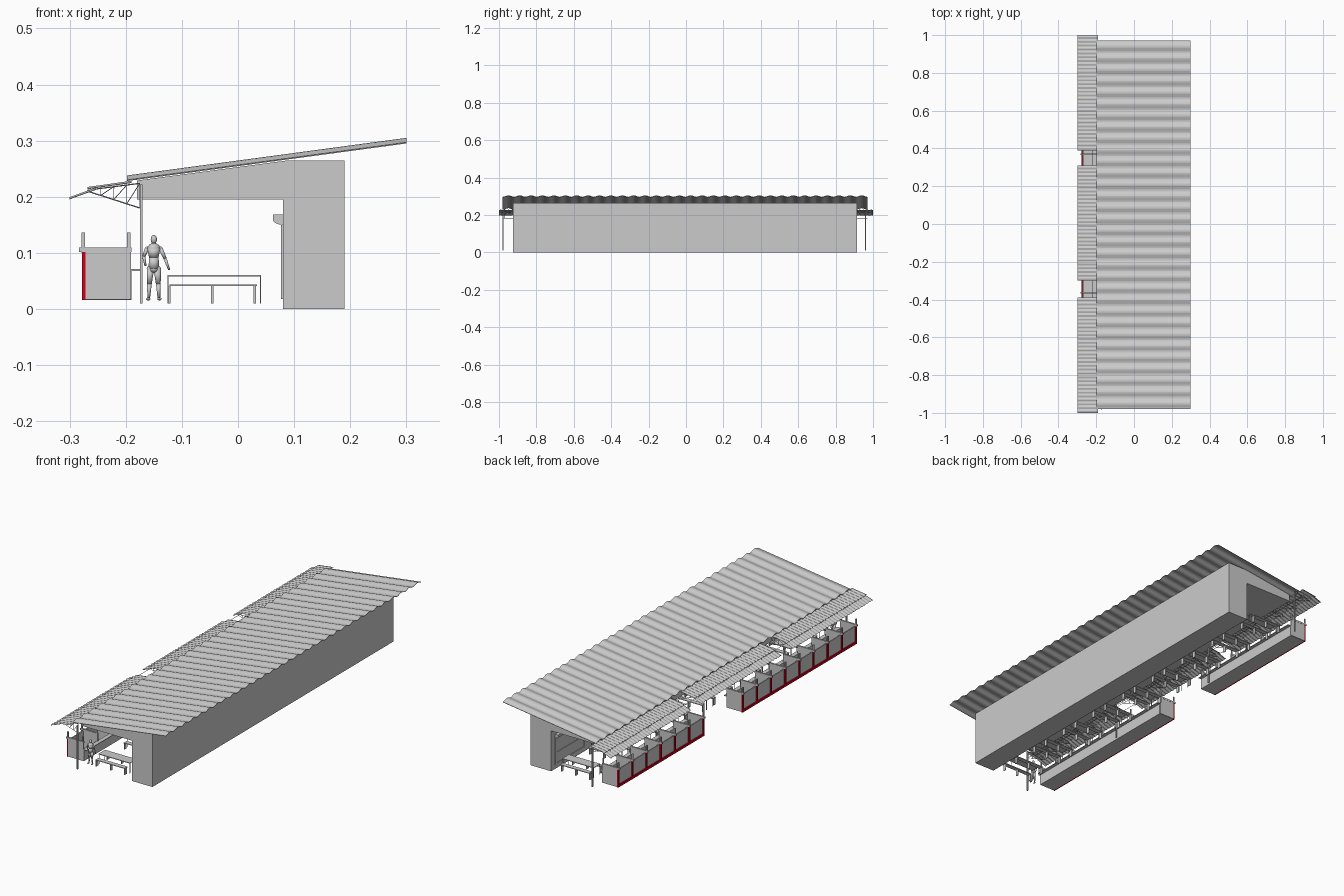
import bpy, bmesh, math
from mathutils import Vector

if "Cube" in bpy.data.objects:
    bpy.data.objects.remove(bpy.data.objects["Cube"])

red = bpy.data.materials.new("red_trim")
red.diffuse_color = (0.6, 0.0, 0.01, 1)
red.use_nodes = True
red.node_tree.nodes["Principled BSDF"].inputs["Base Color"].default_value = red.diffuse_color


def finish(bm, name, mat=None):
    bmesh.ops.recalc_face_normals(bm, faces=bm.faces)
    me = bpy.data.meshes.new(name)
    bm.to_mesh(me)
    bm.free()
    ob = bpy.data.objects.new(name, me)
    bpy.context.collection.objects.link(ob)
    if mat:
        me.materials.append(mat)
    return ob


def add_box(bm, x0, x1, y0, y1, z0, z1):
    vs = bmesh.ops.create_cube(bm, size=1)["verts"]
    for v in vs:
        v.co = Vector(((x0 + x1) / 2 + v.co.x * (x1 - x0),
                       (y0 + y1) / 2 + v.co.y * (y1 - y0),
                       (z0 + z1) / 2 + v.co.z * (z1 - z0)))


def add_prism(bm, pts, y0, y1):
    f = bm.faces.new([bm.verts.new((x, y0, z)) for x, z in pts])
    ext = bmesh.ops.extrude_face_region(bm, geom=[f])["geom"]
    for v in ext:
        if isinstance(v, bmesh.types.BMVert):
            v.co.y = y1


def add_rod(bm, p, q, r1, r2=None, n=6):
    p, q = Vector(p), Vector(q)
    vs = bmesh.ops.create_cone(bm, segments=n, cap_ends=True, radius1=r1,
                               radius2=r1 if r2 is None else r2, depth=(q - p).length)["verts"]
    rot = Vector((0, 0, 1)).rotation_difference(q - p)
    for v in vs:
        v.co = rot @ v.co + (p + q) / 2


def ribbed_sheet(name, a, b, y0, y1, ribs, amp, thick, seg=8):
    bm = bmesh.new()
    rows = []
    for i in range(ribs * seg + 1):
        t = i / (ribs * seg)
        dz = amp * (0.5 - 0.5 * math.cos(2 * math.pi * ribs * t))
        y = y0 + (y1 - y0) * t
        rows.append([bm.verts.new((x, y, z + dz)) for x, z in (a, b)])
    for r, s in zip(rows, rows[1:]):
        bm.faces.new((r[0], r[1], s[1], s[0]))
    ob = finish(bm, name)
    m = ob.modifiers.new("thickness", "SOLIDIFY")
    m.thickness = thick
    m.offset = 0
    return ob


# Main building: tall rear block with an overhanging upper part
bm = bmesh.new()
add_prism(bm, [(0.08, 0), (0.19, 0), (0.19, 0.265), (0.09, 0.265),
               (-0.18, 0.229), (-0.18, 0.195), (0.08, 0.195)], -0.925, 0.915)
finish(bm, "building_body")

# Roof sheets
ribbed_sheet("main_roof", (-0.198, 0.229), (0.3, 0.296), -0.98, 0.97, 32, 0.008, 0.002)
for i, (y0, y1) in enumerate([(-1, -0.39), (-0.3, 0.31), (0.39, 1)]):
    ribbed_sheet(f"upper_awning_{i}", (-0.268, 0.214), (-0.19, 0.225), y0, y1, 30, 0.003, 0.001, 6)
    ribbed_sheet(f"lower_awning_{i}", (-0.3, 0.196), (-0.253, 0.213), y0, y1, 30, 0.003, 0.001, 6)

# Lattice brackets and rails carrying the awnings
bm = bmesh.new()
for i in range(21):
    y = -0.97 + i * 0.0965
    top, low = [], []
    for k in range(5):
        t = k / 4
        top.append((-0.268 + 0.093 * t, y, 0.212 + 0.012 * t))
        low.append((-0.268 + 0.093 * t, y, 0.21 - 0.03 * t))
    add_rod(bm, top[0], top[4], 0.0011, n=4)
    add_rod(bm, low[0], low[4], 0.0011, n=4)
    for k in range(4):
        add_rod(bm, low[k], top[k + 1], 0.0007, n=4)
        add_rod(bm, top[k + 1], low[k + 1], 0.0007, n=4)
for x, z in ((-0.262, 0.211), (-0.22, 0.216), (-0.172, 0.183)):
    add_rod(bm, (x, -0.98, z), (x, 0.97, z), 0.0012, n=4)
finish(bm, "awning_lattice")

# Roof posts
bm = bmesh.new()
for y in (-0.978, -0.335, 0.335, 0.96):
    add_box(bm, -0.175, -0.17, y - 0.003, y + 0.003, 0.01, 0.222)
finish(bm, "roof_posts")

# Two rows of open-topped booths with red edging
for n, (y0, y1, bays) in enumerate([(-0.905, -0.04, 8), (0.26, 0.91, 6)]):
    walls, posts, trim = bmesh.new(), bmesh.new(), bmesh.new()
    add_box(walls, -0.272, -0.19, y0, y1, 0.016, 0.02)
    add_box(walls, -0.272, -0.267, y0, y1, 0.016, 0.1)
    add_box(walls, -0.195, -0.19, y0, y1, 0.016, 0.07)
    add_box(walls, -0.195, -0.174, y0, y1, 0.068, 0.071)
    add_box(trim, -0.278, -0.272, y0, y1, 0.016, 0.027)
    for i in range(bays + 1):
        y = y0 + (y1 - y0) * i / bays
        add_box(walls, -0.272, -0.191, y - 0.003, y + 0.003, 0.017, 0.102)
        add_box(walls, -0.283, -0.19, y - 0.004, y + 0.004, 0.102, 0.11)
        add_box(trim, -0.278, -0.272, y - 0.004, y + 0.004, 0.016, 0.102)
        for x in (-0.276, -0.195):
            add_box(posts, x - 0.003, x + 0.003, y - 0.003, y + 0.003, 0.1, 0.136)
    finish(walls, f"booth_walls_{n}")
    finish(posts, f"booth_posts_{n}")
    finish(trim, f"booth_trim_{n}", red)

# Tables with a bench on each side
tables, benches = bmesh.new(), bmesh.new()
for i in range(9):
    y = -0.86 + i * 0.215
    add_box(tables, -0.126, 0.041, y - 0.025, y + 0.025, 0.058, 0.061)
    for x in (-0.125, 0.04):
        for s in (-1, 1):
            add_box(tables, x - 0.001, x + 0.001, y + s * 0.022 - 0.001,
                    y + s * 0.022 + 0.001, 0.01, 0.058)
    for s in (-1, 1):
        yb = y + s * 0.042
        add_box(benches, -0.122, 0.034, yb - 0.011, yb + 0.011, 0.041, 0.044)
        for x in (-0.122, -0.046, 0.03):
            add_box(benches, x - 0.002, x + 0.002, yb - 0.008, yb + 0.008, 0.01, 0.041)
finish(tables, "table_tops")
finish(benches, "benches")

# Serving windows with rounded hoods on the inner wall
panels, hoods = bmesh.new(), bmesh.new()
hood = [(0.08, 0.168), (0.062, 0.168), (0.062, 0.16)]
hood += [(0.08 - 0.018 * math.cos(a), 0.16 - 0.01 * math.sin(a))
         for a in [math.pi / 2 * k / 5 for k in range(1, 6)]]
for i in range(6):
    y = -0.78 + i * 0.31
    for s in (-1, 1):
        add_box(panels, 0.077, 0.08, y + s * 0.11 - 0.005, y + s * 0.11 + 0.005, 0.018, 0.15)
    for z in (0.018, 0.07, 0.14):
        add_box(panels, 0.077, 0.08, y - 0.105, y + 0.105, z, z + 0.008)
    add_prism(hoods, hood, y - 0.115, y + 0.115)
finish(panels, "window_frames")
finish(hoods, "window_hoods")

# Standing figure: tapered limbs with round joints
bm = bmesh.new()
limbs = [((0, 0.072), (0, 0.092), 0.010, 0.009), ((0, 0.092), (0, 0.108), 0.009, 0.012),
         ((0, 0.108), (0, 0.122), 0.005, 0.004)]
limbs += [((s * 0.006, 0.072), (s * 0.008, 0.045), 0.007, 0.0045) for s in (-1, 1)]
limbs += [((s * 0.008, 0.045), (s * 0.009, 0.02), 0.0045, 0.0025) for s in (-1, 1)]
limbs += [((-0.012, 0.108), (-0.018, 0.094), 0.004, 0.003), ((-0.018, 0.094), (-0.015, 0.078), 0.003, 0.002),
          ((0.012, 0.108), (0.02, 0.09), 0.004, 0.003), ((0.02, 0.09), (0.027, 0.071), 0.003, 0.002)]
fx, fy = -0.15, -0.91


def add_ball(bm, c, r, stretch=(1, 1, 1)):
    for v in bmesh.ops.create_uvsphere(bm, u_segments=10, v_segments=8, radius=r)["verts"]:
        v.co = Vector(v.co[k] * stretch[k] + c[k] for k in range(3))


for (xa, za), (xb, zb), ra, rb in limbs:
    add_rod(bm, (fx + xa, fy, za), (fx + xb, fy, zb), ra, rb, 10)
    add_ball(bm, (fx + xa, fy, za), ra, (1, 1, 0.8))
    add_ball(bm, (fx + xb, fy, zb), rb, (1, 1, 0.8))
add_ball(bm, (fx, fy, 0.124), 0.0065, (0.9, 1, 1.25))
for s in (-1, 1):
    add_ball(bm, (fx + s * 0.01, fy - 0.004, 0.018), 0.004, (1, 2, 0.7))
figure = finish(bm, "standing_figure")
for p in figure.data.polygons:
    p.use_smooth = True
